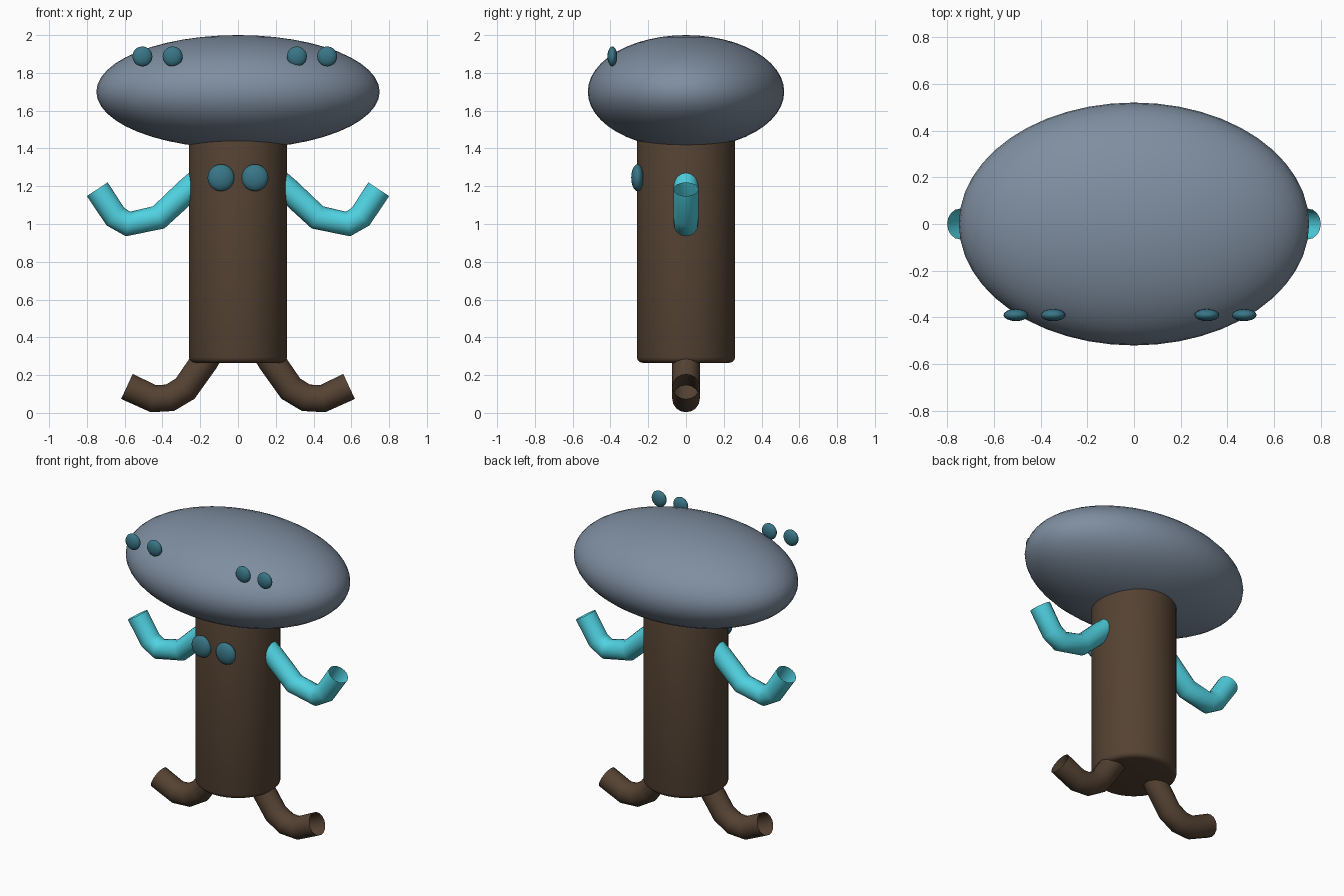
import bpy, math

if "Cube" in bpy.data.objects:
    bpy.data.objects.remove(bpy.data.objects["Cube"])


def material(name, color):
    m = bpy.data.materials.new(name)
    m.diffuse_color = (*color, 1)
    m.use_nodes = True
    m.node_tree.nodes["Principled BSDF"].inputs["Base Color"].default_value = m.diffuse_color
    return m


SLATE = material("slate", (0.21, 0.27, 0.35))
BARK = material("bark", (0.09, 0.055, 0.033))
CYAN = material("cyan", (0.08, 0.64, 0.75))
TEAL = material("teal", (0.04, 0.18, 0.24))


def finish(name, mat):
    ob = bpy.context.object
    ob.name = name
    ob.data.materials.append(mat)
    bpy.ops.object.shade_smooth_by_angle(angle=math.radians(60))
    return ob


def ellipsoid(name, loc, radii, mat, seg, rings):
    bpy.ops.mesh.primitive_uv_sphere_add(segments=seg, ring_count=rings, radius=1, location=loc)
    bpy.context.object.scale = radii
    bpy.ops.object.transform_apply(location=False, rotation=False, scale=True)
    return finish(name, mat)


def tube(name, path, radius, mat, side):
    # open-ended limb swept along a path in the x-z plane
    cu = bpy.data.curves.new(name, 'CURVE')
    cu.dimensions = '3D'
    cu.bevel_depth = radius
    cu.bevel_resolution = 6
    cu.use_fill_caps = False
    sp = cu.splines.new('POLY')
    sp.points.add(len(path) - 1)
    for p, (x, z) in zip(sp.points, path):
        p.co = (side * x, 0, z, 1)
    ob = bpy.data.objects.new(name, cu)
    bpy.context.collection.objects.link(ob)
    bpy.ops.object.select_all(action='DESELECT')
    ob.select_set(True)
    bpy.context.view_layer.objects.active = ob
    bpy.ops.object.convert(target='MESH')
    return finish(name, mat)


# wide cap-like head
ellipsoid("head", (0, 0, 1.70), (0.75, 0.52, 0.30), SLATE, 48, 24)

# trunk body with softened rims
bpy.ops.mesh.primitive_cylinder_add(vertices=48, radius=0.26, depth=1.21, location=(0, 0, 0.265 + 0.605))
bevel = bpy.context.object.modifiers.new("rim", 'BEVEL')
bevel.width = 0.03
bevel.segments = 3
bevel.limit_method = 'ANGLE'
bpy.ops.object.modifier_apply(modifier="rim")
finish("trunk", BARK)

# arms, legs and body eyes, mirrored
arm_path = [(0.20, 1.235), (0.27, 1.175), (0.42, 1.035), (0.583, 1.0), (0.65, 1.04), (0.745, 1.184)]
leg_path = [(0.15, 0.32), (0.18, 0.27), (0.28, 0.128), (0.36, 0.08), (0.448, 0.075), (0.588, 0.14)]
for side, label in ((-1, "left"), (1, "right")):
    tube(label + "_arm", arm_path, 0.066, CYAN, side)
    tube(label + "_leg", leg_path, 0.073, BARK, side)
    ellipsoid(label + "_body_eye", (side * 0.09, -0.256, 1.245), (0.071, 0.034, 0.071), TEAL, 24, 14)

# two pairs of small eyes on the head
for i, x in enumerate((-0.506, -0.346, 0.312, 0.472)):
    ellipsoid(f"head_eye_{i + 1}", (x, -0.39, 1.887), (0.053, 0.026, 0.053), TEAL, 16, 10)
